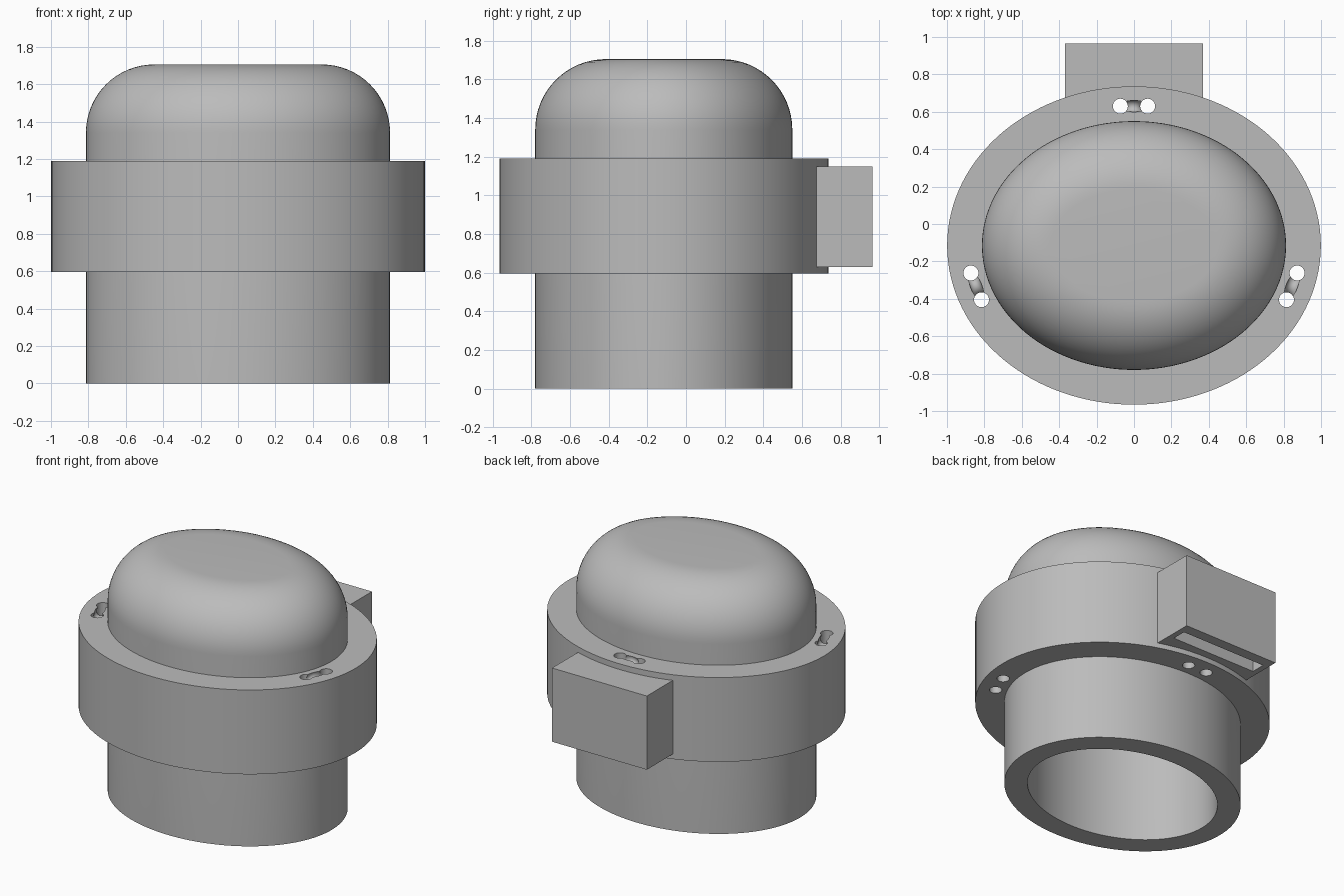
import bpy, bmesh
from math import sin, cos, pi, radians, hypot, atan2
from mathutils import Matrix, Vector

cube = bpy.data.objects.get("Cube")
if cube:
    bpy.data.objects.remove(cube, do_unlink=True)

RX, RY, CY = 0.813, 0.665, -0.115      # base ellipse of the body
SIDES = 128
COLLAR_LOW, COLLAR_TOP = 0.595, 1.19
TOP, FILLET, WALL = 1.705, 0.365, 0.148

grey = bpy.data.materials.new("plain grey")
grey.use_nodes = True
grey.diffuse_color = (0.5, 0.5, 0.5, 1)
grey.node_tree.nodes["Principled BSDF"].inputs["Base Color"].default_value = (0.5, 0.5, 0.5, 1)


def make_object(name, bm):
    bmesh.ops.recalc_face_normals(bm, faces=bm.faces)
    mesh = bpy.data.meshes.new(name)
    bm.to_mesh(mesh)
    bm.free()
    mesh.materials.append(grey)
    obj = bpy.data.objects.new(name, mesh)
    bpy.context.collection.objects.link(obj)
    return obj


def ellipse_point(inset, z, angle):
    """Point on the base ellipse moved inward along its normal."""
    normal = Vector((cos(angle) / RX, sin(angle) / RY, 0)).normalized()
    return Vector((RX * cos(angle), CY + RY * sin(angle), z)) - normal * inset


def sweep(name, profile, closed):
    """Carry an (inset, z) profile around the ellipse."""
    bm = bmesh.new()
    rings = [[bm.verts.new(ellipse_point(d, z, 2 * pi * i / SIDES)) for i in range(SIDES)]
             for d, z in profile]
    pairs = list(zip(rings, rings[1:]))
    if closed:
        pairs.append((rings[-1], rings[0]))
    else:
        bm.faces.new(rings[0])
        bm.faces.new(rings[-1])
    for a, b in pairs:
        for i in range(SIDES):
            j = (i + 1) % SIDES
            bm.faces.new((a[i], a[j], b[j], b[i]))
    return make_object(name, bm)


def fillet(inset, top, radius, steps=16):
    """Quarter round from the flat top down to the wall."""
    angles = [pi / 2 * k / steps for k in range(steps + 1)]
    return [(inset + radius * (1 - sin(a)), top - radius * (1 - cos(a))) for a in angles]


def box(name, low, high):
    bm = bmesh.new()
    low, high = Vector(low), Vector(high)
    size = Matrix.Diagonal((*(high - low), 1))
    bmesh.ops.create_cube(bm, size=1, matrix=Matrix.Translation((low + high) / 2) @ size)
    return make_object(name, bm)


def rod(name, x, y):
    bm = bmesh.new()
    bmesh.ops.create_cone(bm, cap_ends=True, segments=32, radius1=0.04, radius2=0.04, depth=1,
                          matrix=Matrix.Translation((x, y, 0.9)))
    return make_object(name, bm)


def saddle_ring(name, p, q, tube=0.032):
    """Upright ring that joins two holes over a rounded saddle."""
    major = hypot(q[0] - p[0], q[1] - p[1]) / 2
    turn = Matrix.Rotation(atan2(q[1] - p[1], q[0] - p[0]), 4, 'Z')
    place = Matrix.Translation(((p[0] + q[0]) / 2, (p[1] + q[1]) / 2, COLLAR_TOP - 0.01 - major))
    bm = bmesh.new()
    loops = []
    for i in range(48):
        a = 2 * pi * i / 48
        loop = []
        for k in range(20):
            b = 2 * pi * k / 20
            r = major + tube * cos(b)
            loop.append(bm.verts.new(place @ turn @ Vector((r * cos(a), tube * sin(b), r * sin(a)))))
        loops.append(loop)
    for i in range(48):
        a, b = loops[i], loops[(i + 1) % 48]
        for k in range(20):
            n = (k + 1) % 20
            bm.faces.new((a[k], a[n], b[n], b[k]))
    return make_object(name, bm)


def cut(target, cutter):
    mod = target.modifiers.new("cut", 'BOOLEAN')
    mod.operation, mod.solver, mod.object = 'DIFFERENCE', 'EXACT', cutter
    bpy.context.view_layer.objects.active = target
    bpy.ops.object.modifier_apply(modifier=mod.name)
    bpy.data.objects.remove(cutter, do_unlink=True)


# Hollow oval body with a rounded top
outside = fillet(0, TOP, FILLET) + [(0, 0)]
inside = [(WALL, 0)] + fillet(WALL, TOP - WALL, FILLET - WALL)[::-1]
body = sweep("domed_body", outside + inside, False)

# Wide collar around the body
collar = sweep("collar", [(-0.186, COLLAR_LOW), (-0.186, COLLAR_TOP),
                          (0.05, COLLAR_TOP), (0.05, COLLAR_LOW)], True)

# Three pairs of strap holes, each joined by a groove
pairs = [((-0.073, 0.63), (0.073, 0.63))]
pairs += [((s * 0.872, -0.262), (s * 0.815, -0.405)) for s in (1, -1)]
for p, q in pairs:
    for x, y in (p, q):
        cut(collar, rod("hole_cutter", x, y))
    cut(collar, saddle_ring("groove_cutter", p, q))

# Rear housing with a slot open from below
housing = box("rear_housing", (-0.37, 0.673, 0.63), (0.37, 0.965, 1.15))
cut(housing, box("slot_cutter", (-0.33, 0.79, 0.5), (0.33, 0.89, 1.11)))

for obj in (body, collar, housing):
    bpy.ops.object.select_all(action='DESELECT')
    obj.select_set(True)
    bpy.context.view_layer.objects.active = obj
    bpy.ops.object.shade_smooth_by_angle(angle=radians(30))
